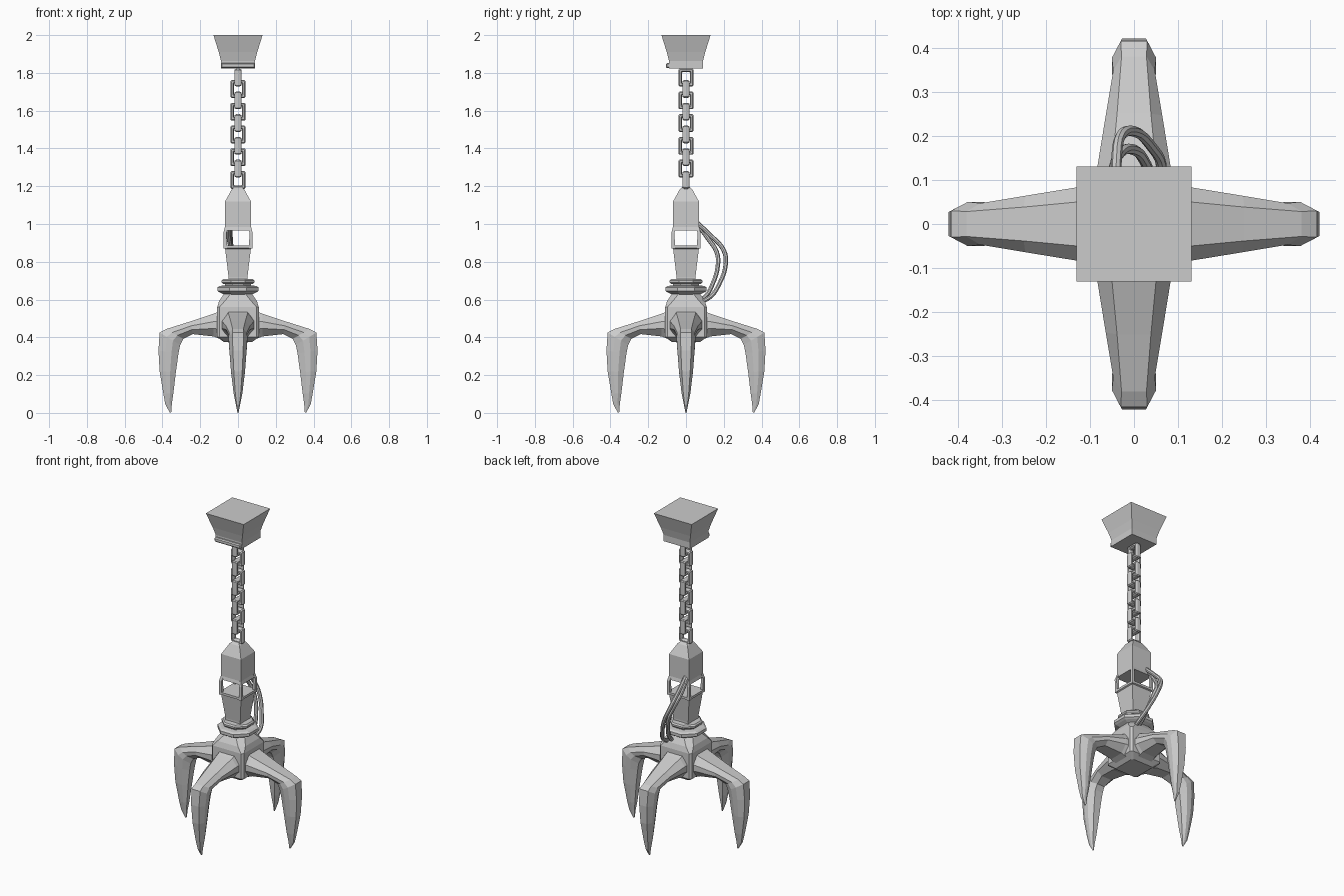
import bpy, bmesh, math
from mathutils import Matrix, Vector

if "Cube" in bpy.data.objects:
    bpy.data.objects.remove(bpy.data.objects["Cube"])


def loft(name, rings, closed=False):
    """Skin equal-length point rings; cap the ends or close into a loop."""
    bm = bmesh.new()
    vs = [[bm.verts.new(p) for p in r] for r in rings]
    n = len(rings[0])
    count = len(rings) if closed else len(rings) - 1
    for i in range(count):
        a, b = vs[i], vs[(i + 1) % len(vs)]
        for j in range(n):
            k = (j + 1) % n
            bm.faces.new((a[j], a[k], b[k], b[j]))
    if not closed:
        bm.faces.new(vs[0][::-1])
        bm.faces.new(vs[-1])
    bmesh.ops.recalc_face_normals(bm, faces=bm.faces)
    mesh = bpy.data.meshes.new(name)
    bm.to_mesh(mesh)
    bm.free()
    ob = bpy.data.objects.new(name, mesh)
    bpy.context.collection.objects.link(ob)
    return ob


def square(h, z, c=0.0):
    """Square ring of half-width h, with optional corner cut c."""
    if c == 0:
        return [(h, -h, z), (h, h, z), (-h, h, z), (-h, -h, z)]
    k = h - c
    return [(h, -k, z), (h, k, z), (k, h, z), (-k, h, z),
            (-h, k, z), (-h, -k, z), (-k, -h, z), (k, -h, z)]


def ngon(r, z, n=8):
    r /= math.cos(math.pi / n)
    return [(r * math.cos((i + .5) * math.tau / n),
             r * math.sin((i + .5) * math.tau / n), z) for i in range(n)]


def box(name, x0, x1, y0, y1, z0, z1, bevel=0.0):
    ob = loft(name, [[(x0, y0, z), (x1, y0, z), (x1, y1, z), (x0, y1, z)] for z in (z0, z1)])
    if bevel:
        m = ob.modifiers.new("bevel", 'BEVEL')
        m.width, m.segments = bevel, 1
    return ob


# Ceiling mount with a lip along its front
loft("ceiling_mount", [square(h, z) for h, z in
     ((.09, 1.823), (.09, 1.862), (.102, 1.91), (.13, 2.0))])
box("mount_front_lip", -.09, .09, -.106, -.085, 1.825, 1.852, .006)


# Chain: ten chunky rectangular links, alternately turned
def chain_link(name, z, turned):
    corners = []
    w, h, c = .04, .047, .006
    for x, y in ((w, -h + c), (w, h - c), (w - c, h), (-w + c, h),
                 (-w, h - c), (-w, -h + c), (-w + c, -h), (w - c, -h)):
        corners.append((x, y))
    section = [(0, -.009), (0, .009), (.005, .018), (.013, .018),
               (.018, .009), (.018, -.009), (.013, -.018), (.005, -.018)]
    rings = []
    for x, y in corners:
        ring = []
        for inset, depth in section:
            u, v = x * (w - inset) / w, y * (h - inset) / h
            ring.append((depth, u, v + z) if turned else (u, depth, v + z))
        rings.append(ring)
    loft(name, rings, closed=True)


for i in range(10):
    chain_link(f"chain_link_{i + 1}", 1.775 - i * .0602, i % 2 == 0)

# Upper body, open window frame and tapered lower body
loft("upper_body", [square(h, z) for h, z in
     ((.073, .965), (.068, .985), (.068, 1.12), (.034, 1.182), (.02, 1.195))])
for sx in (-1, 1):
    for sy in (-1, 1):
        post = []
        for o, z in ((.076, .87), (.077, .955), (.069, .985)):
            post.append([(sx * a, sy * b, z) for a, b in
                         ((o, o), (o - .017, o), (o - .017, o - .017), (o, o - .017))])
        loft("window_post", post)
loft("lower_body", [square(h, z) for h, z in
     ((.05, .69), (.05, .72), (.068, .868), (.076, .872), (.076, .886))])

# Swivel collars
loft("swivel_collars", [ngon(r, z) for r, z in
     ((.06, .62), (.098, .638), (.109, .646), (.109, .664), (.098, .672), (.07, .675),
      (.07, .682), (.08, .683), (.087, .69), (.087, .7), (.08, .708), (.05, .71))])

# Hub with domed top and flat underside
loft("claw_hub", [square(h, z, c) for h, z, c in
     ((.075, .375, .01), (.11, .402, .012), (.11, .56, .012),
      (.1, .592, .03), (.078, .625, .035), (.05, .643, .03))])

# Four claws: outer point, inner point and half-width along each arm
stations = [((.08, .545), (.08, .385), .088),
            ((.13, .525), (.13, .405), .083),
            ((.25, .485), (.24, .417), .064),
            ((.38, .444), (.29, .392), .047),
            ((.415, .425), (.306, .36), .05),
            ((.421, .33), (.315, .315), .045),
            ((.415, .22), (.329, .215), .037),
            ((.395, .10), (.342, .105), .023),
            ((.385, .045), (.35, .05), .012),
            ((.36, .0), (.353, .004), .003)]
for i, side in enumerate(("right", "back", "left", "front")):
    turn = Matrix.Rotation(i * math.pi / 2, 3, 'Z')
    rings = []
    for o, n, w in stations:
        o, n = Vector((o[0], 0, o[1])), Vector((n[0], 0, n[1]))
        ring = []
        for t, s in ((0, .6), (.35, 1), (.65, 1), (1, .55),
                     (1, -.55), (.65, -1), (.35, -1), (0, -.6)):
            ring.append(turn @ (o.lerp(n, t) + Vector((0, s * w, 0))))
        rings.append(ring)
    loft(f"{side}_claw", rings)


# Two hydraulic hoses looping behind the body
def hose(name, points, r):
    cu = bpy.data.curves.new(name, 'CURVE')
    cu.dimensions = '3D'
    cu.bevel_depth, cu.bevel_resolution, cu.resolution_u = r, 2, 4
    cu.use_fill_caps = True
    sp = cu.splines.new('BEZIER')
    sp.bezier_points.add(len(points) - 1)
    for b, p in zip(sp.bezier_points, points):
        b.co = p
        b.handle_left_type = b.handle_right_type = 'AUTO'
    ob = bpy.data.objects.new(name, cu)
    bpy.context.collection.objects.link(ob)
    bpy.ops.object.select_all(action='DESELECT')
    ob.select_set(True)
    bpy.context.view_layer.objects.active = ob
    bpy.ops.object.convert(target='MESH')
    bpy.ops.object.shade_smooth_by_angle()


hose("outer_hose", [(-.04, .06, 1.005), (-.04, .135, .935), (-.03, .2, .86),
                    (0, .21, .785), (.04, .175, .68), (.062, .135, .62), (.062, .08, .585)], .012)
hose("inner_hose", [(-.05, .06, 1.0), (-.048, .115, .925), (-.03, .163, .85),
                    (0, .168, .775), (.025, .14, .68), (.035, .11, .625), (.035, .065, .59)], .012)
